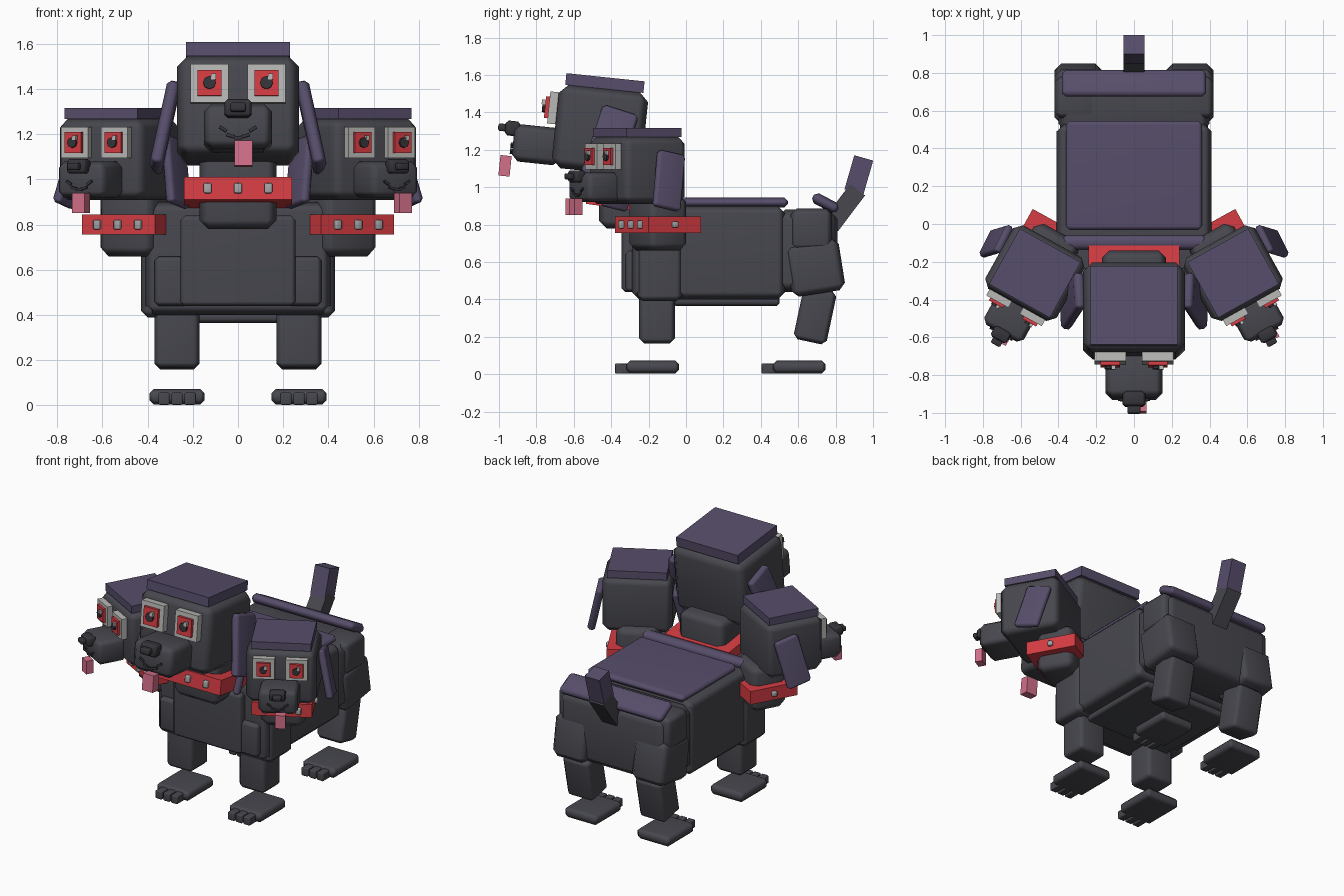
import bpy, bmesh, math
from mathutils import Matrix, Euler, Vector

if "Cube" in bpy.data.objects:
    bpy.data.objects.remove(bpy.data.objects["Cube"])

def mat(name, r, g, b):
    m = bpy.data.materials.new(name)
    m.diffuse_color = (r, g, b, 1)
    m.use_nodes = True
    m.node_tree.nodes["Principled BSDF"].inputs["Base Color"].default_value = m.diffuse_color
    return m

FUR = mat("charcoal fur", .063, .064, .077)
PURPLE = mat("dusky purple", .095, .075, .145)
RED = mat("red", .66, .045, .055)
WHITE = mat("eye white", .48, .48, .47)
DARK = mat("near black", .035, .035, .042)
PINK = mat("tongue pink", .65, .16, .25)
METAL = mat("stud grey", .36, .36, .37)
I = Matrix.Identity(4)

def finish(name, bm, m, M):
    bm.transform(M)
    me = bpy.data.meshes.new(name)
    bm.to_mesh(me)
    bm.free()
    me.materials.append(m)
    ob = bpy.data.objects.new(name, me)
    bpy.context.collection.objects.link(ob)
    return ob

def place(loc, rot):
    return Matrix.Translation(loc) @ Euler([math.radians(a) for a in rot]).to_matrix().to_4x4()

def box(name, size, loc, m=FUR, rot=(0, 0, 0), bevel=0.0, M=I):
    """Box with optional chamfered edges."""
    bm = bmesh.new()
    bmesh.ops.create_cube(bm, size=1)
    bmesh.ops.scale(bm, vec=size, verts=bm.verts)
    if bevel:
        bmesh.ops.bevel(bm, geom=bm.edges[:], offset=bevel, segments=1, affect='EDGES')
    ob = finish(name, bm, m, M @ place(loc, rot))
    if bevel:
        ob.data.shade_smooth()
        ob.data.set_sharp_from_angle(angle=math.radians(50))
        w = ob.modifiers.new("weighted normals", 'WEIGHTED_NORMAL')
        w.keep_sharp = True
    return ob

def span(name, x, y, z, m=FUR, bevel=0.0, M=I):
    """Box given by its x, y and z ranges."""
    box(name, [b - a for a, b in (x, y, z)], [(a + b) / 2 for a, b in (x, y, z)], m, bevel=bevel, M=M)

def disc(name, r, depth, loc, m, M):
    bm = bmesh.new()
    bmesh.ops.create_cone(bm, cap_ends=True, segments=8, radius1=r, radius2=r, depth=depth)
    finish(name, bm, m, M @ place(loc, (90, 0, 0)))

# torso
span("body", (-.41, .41), (-.29, .53), (.40, .90), bevel=.04)
span("chest_plate", (-.255, .255), (-.345, -.27), (.44, .84), bevel=.02)
span("belly_plate", (-.32, .32), (-.07, .50), (.365, .42), bevel=.015)
span("rump", (-.40, .40), (.48, .81), (.44, .88), bevel=.05)
span("back_plate", (-.36, .36), (-.03, .545), (.89, .945), PURPLE, .02)
span("mane_bar", (-.38, .38), (-.135, -.06), (.885, .95), PURPLE, .02)
box("rump_plate", (.76, .15, .06), (0, .745, .915), PURPLE, (-28, 0, 0), .02)

# tail
box("tail_base", (.11, .10, .24), (0, .845, .89), FUR, (-37, 0, 0))
box("tail_tip", (.11, .105, .19), (0, .924, 1.065), PURPLE, (-16, 0, 0))

# legs
for s, side in ((1, "right"), (-1, "left")):
    box(side + "_shoulder", (.24, .24, .39), (s * .31, -.14, .585), bevel=.03)
    box(side + "_shoulder_front", (.18, .12, .22), (s * .28, -.265, .55), bevel=.02)
    box(side + "_front_leg", (.20, .19, .30), (s * .27, -.155, .315), bevel=.025)
    box(side + "_hip", (.22, .22, .22), (s * .31, .67, .775), bevel=.03)
    box(side + "_thigh", (.25, .29, .28), (s * .295, .69, .57), rot=(9, 0, 0), bevel=.035)
    box(side + "_rear_leg", (.20, .18, .29), (s * .27, .69, .315), rot=(-12, 0, 0), bevel=.025)
    for part, y in (("front", -.178), ("rear", .605)):
        box(f"{side}_{part}_foot", (.245, .28, .07), (s * .27, y, .038), bevel=.02)
        for i in (-1, 0, 1):
            box(f"{side}_{part}_toe", (.05, .09, .055), (s * .27 + i * .058, y - .157, .03), bevel=.006)

def collar(tag, w, d, h, M, stud):
    """Square collar with three front studs and one on each side."""
    box(tag + "_collar", (w, d, h), (0, 0, 0), RED, M=M)
    for i in (-1, 0, 1):
        box(tag + "_stud", (stud, .04, stud * 1.3), (i * w * .28, -d / 2, 0), METAL, bevel=.006, M=M)
    for s in (-1, 1):
        box(tag + "_side_stud", (.04, stud, stud), (s * w / 2, 0, 0), METAL, bevel=.006, M=M)

def head(tag, M):
    """Head around its own centre, facing -y."""
    box(tag + "_head", (.54, .48, .45), (0, 0, 0), bevel=.05, M=M)
    box(tag + "_cap", (.46, .42, .062), (0, 0, .253), PURPLE, M=M)
    box(tag + "_muzzle", (.30, .26, .20), (0, -.325, -.113), bevel=.035, M=M)
    box(tag + "_nose", (.12, .08, .08), (0, -.465, -.04), DARK, bevel=.015, M=M)
    box(tag + "_nose_tip", (.07, .05, .04), (0, -.518, -.04), DARK, bevel=.008, M=M)
    box(tag + "_tongue", (.08, .06, .11), (.025, -.485, -.243), PINK, M=M)
    # smile made of short links along an arc
    for i in range(-2, 3):
        box(tag + "_smile", (.036, .024, .014), (i * .033, -.455, -.17 + .010 * i * i),
            DARK, (0, -16 * i, 0), M=M)
    for s in (-1, 1):
        box(tag + "_eye_white", (.168, .07, .172), (s * .126, -.25, .092), WHITE, M=M)
        box(tag + "_iris", (.105, .05, .115), (s * .126, -.28, .092), RED, M=M)
        disc(tag + "_pupil", .029, .03, (s * .126, -.305, .092), DARK, M)
        box(tag + "_eye_glint", (.022, .02, .026), (s * .126 + .018, -.315, .118), WHITE, M=M)
        box(tag + "_ear", (.06, .20, .39), (s * .325, .06, -.07), PURPLE, (-12, -12 * s, 0), .018, M)

# middle head, tipped back a little
span("middle_neck", (-.17, .17), (-.465, -.14), (.78, 1.12), bevel=.04)
collar("middle", .48, .41, .10, place((0, -.325, .932), (-8, 0, 0)), .035)
head("middle", place((0, -.46, 1.305), (-6, 0, 0)))

# side heads, smaller and turned outwards
for s, side in ((1, "right"), (-1, "left")):
    C = place((s * .452, -.15, .80), (0, 0, s * 29))
    box(side + "_neck", (.27, .24, .30), (0, 0, .01), bevel=.04, M=C)
    collar(side, .37, .32, .088, C, .033)
    head(side, place((s * .525, -.26, 1.09), (0, 0, s * 29)) @ Matrix.Scale(.8, 4))
